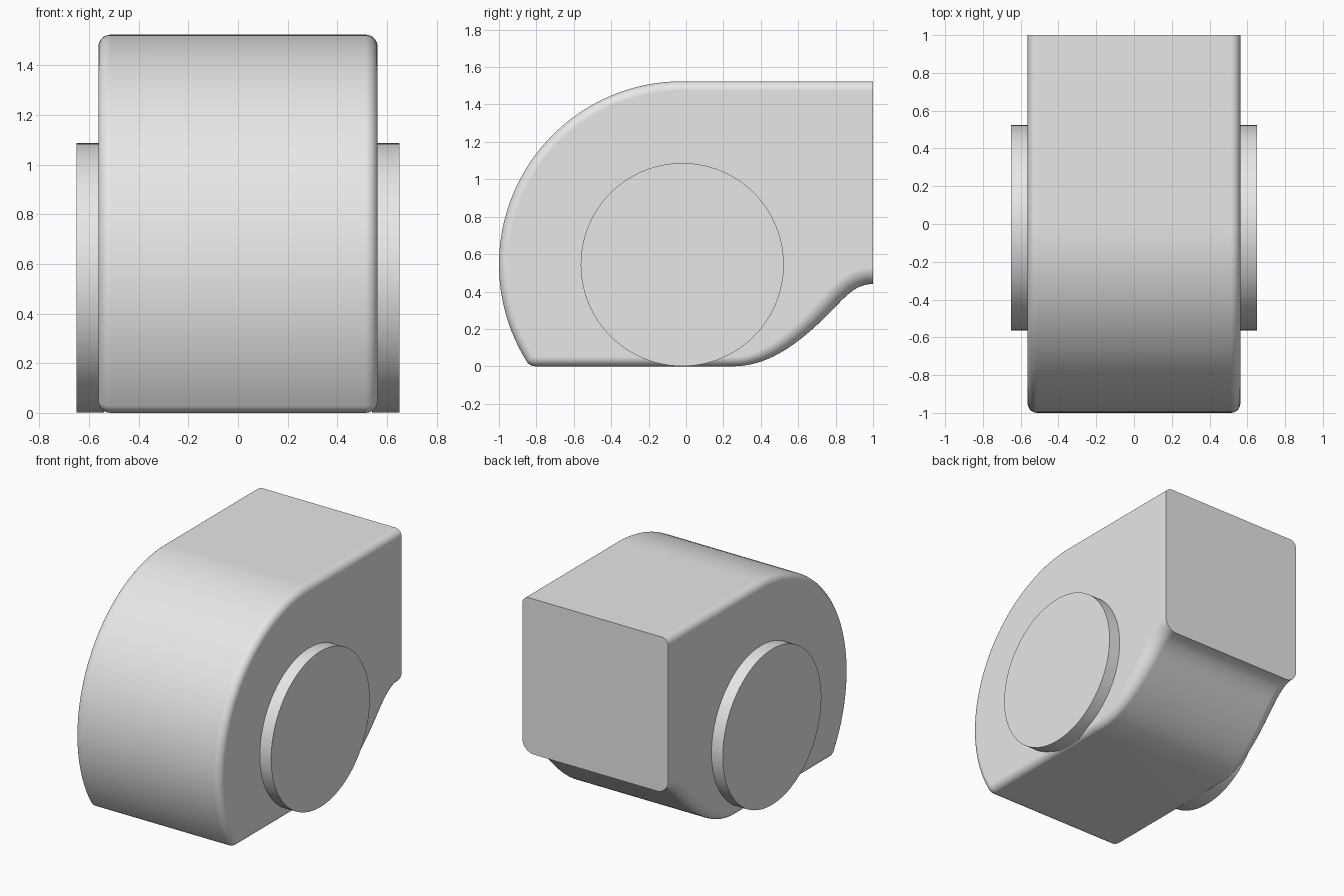
import bpy, bmesh
from math import pi, sin, cos, atan2, hypot
from mathutils import Vector
from mathutils.geometry import interpolate_bezier

cube = bpy.data.objects.get("Cube")
if cube:
    bpy.data.objects.remove(cube)

grey = bpy.data.materials.new("light_grey")
grey.use_nodes = True
grey.diffuse_color = (0.8, 0.8, 0.8, 1)
grey.node_tree.nodes["Principled BSDF"].inputs["Base Color"].default_value = (0.8, 0.8, 0.8, 1)

HALF_WIDTH = 0.563
CENTRE = Vector((-0.02, 0.544))   # y, z of the shared axis
RADIUS = 0.98
ROUND = 0.05


def finish(obj, angle):
    obj.data.materials.append(grey)
    bpy.ops.object.select_all(action='DESELECT')
    obj.select_set(True)
    bpy.context.view_layer.objects.active = obj
    bpy.ops.object.shade_smooth_by_angle(angle=angle)


def bezier(a, b, c, d, n):
    pts = interpolate_bezier(*[Vector((*p, 0)) for p in (a, b, c, d)], n)
    return [p.to_2d() for p in pts]


# Housing outline: flat top, big arc, rounded toe, flat base, curved ramp
def housing_outline():
    pts = [Vector((1, CENTRE.y + RADIUS))]
    end = pi + 0.555
    for i in range(49):
        a = pi / 2 + (end - pi / 2) * i / 48
        pts.append(CENTRE + RADIUS * Vector((cos(a), sin(a))))
    toe = pts[-1]
    corner = Vector((-0.838, 0))
    base = Vector((-0.80, 0))
    pts += bezier(toe, toe.lerp(corner, 0.6), base.lerp(corner, 0.6), base, 8)[1:]
    pts += bezier((0.25, 0), (0.45, 0), (0.62, 0.13), (0.81, 0.33), 20)
    pts += bezier((0.81, 0.33), (0.88, 0.405), (0.93, 0.44), (1, 0.44), 12)[1:]
    return pts


# Inward normals of the open outline; both ends stay in the back plane
def inward_normals(pts):
    result = []
    for i in range(len(pts)):
        t = pts[min(i + 1, len(pts) - 1)] - pts[max(i - 1, 0)]
        result.append(Vector((-t.y, t.x)).normalized())
    result[0], result[-1] = Vector((0, -1)), Vector((0, 1))
    return result


def build_housing():
    pts = housing_outline()
    normals = inward_normals(pts)
    # The rounding widens along the ramp
    radii = [ROUND + 0.04 * min(1, max(0, (p.x - 0.3) / 0.5)) * (p.y < 0.5) for p in pts]
    bm = bmesh.new()
    rings = []
    steps = 8
    for side in (-1, 1):
        for k in range(steps + 1):
            a = pi / 2 * (k if side < 0 else steps - k) / steps
            ring = []
            for p, n, r in zip(pts, normals, radii):
                q = p + n * r * (1 - sin(a))
                ring.append(bm.verts.new((side * (HALF_WIDTH - r * (1 - cos(a))), q.x, q.y)))
            rings.append(ring)
    for r0, r1 in zip(rings, rings[1:]):
        for i in range(len(pts) - 1):
            bm.faces.new((r0[i], r0[i + 1], r1[i + 1], r1[i]))
    # Flat sides and flat back
    bm.faces.new(rings[0])
    bm.faces.new(rings[-1])
    bm.faces.new([r[0] for r in rings] + [r[-1] for r in reversed(rings)])
    bmesh.ops.recalc_face_normals(bm, faces=bm.faces)
    mesh = bpy.data.meshes.new("housing")
    bm.to_mesh(mesh)
    bm.free()
    obj = bpy.data.objects.new("housing", mesh)
    bpy.context.collection.objects.link(obj)
    finish(obj, 0.6)
    weighted = obj.modifiers.new("even_shading", 'WEIGHTED_NORMAL')
    weighted.keep_sharp = True


build_housing()

# Round hub plates on both sides
for side, name in ((1, "left_hub"), (-1, "right_hub")):
    bpy.ops.mesh.primitive_cylinder_add(
        vertices=96, radius=0.543, depth=0.11,
        location=(side * 0.595, CENTRE.x, CENTRE.y), rotation=(0, pi / 2, 0))
    hub = bpy.context.object
    hub.name = name
    finish(hub, 0.6)
